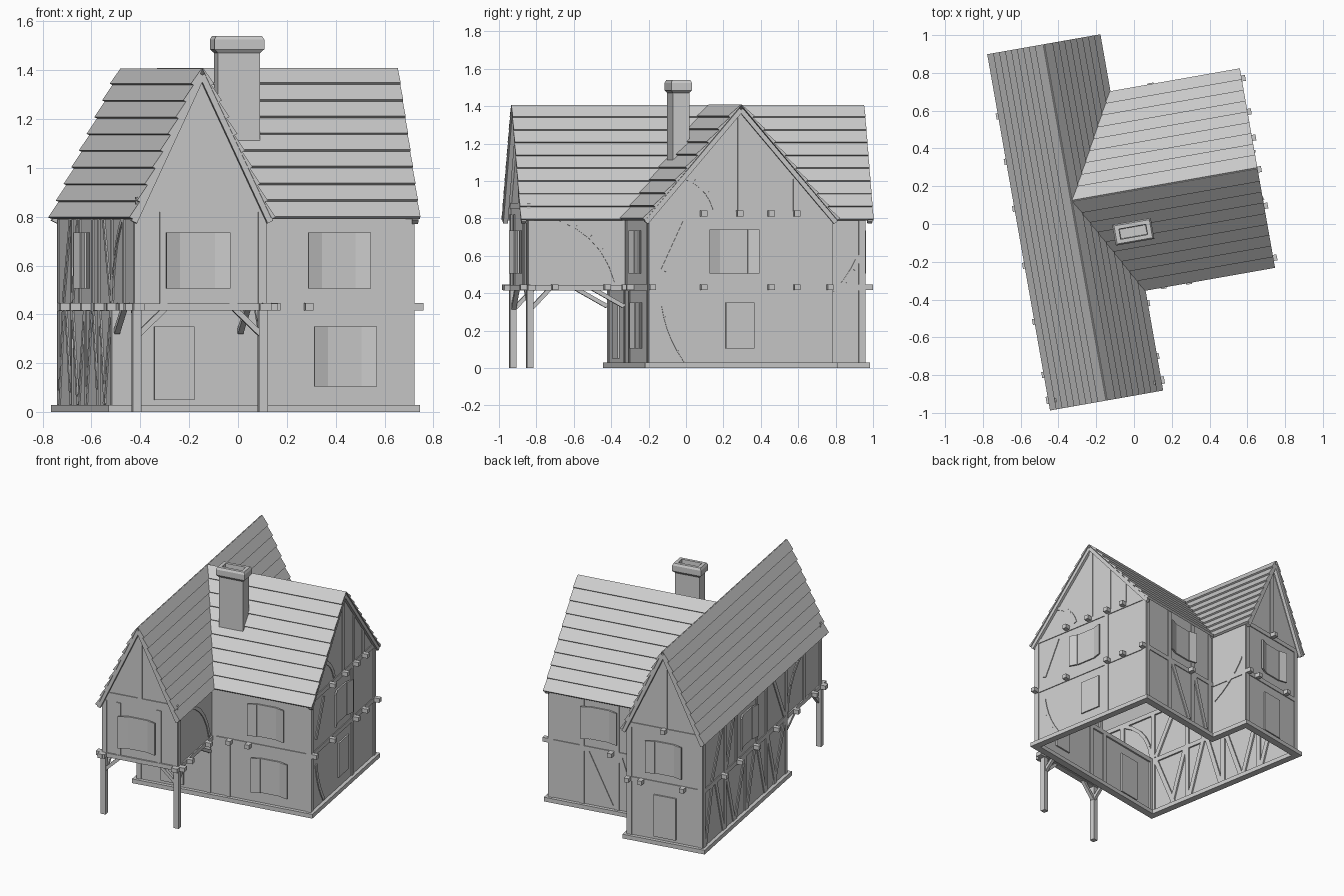
import bpy, bmesh
from math import radians
from mathutils import Vector, Matrix

if "Cube" in bpy.data.objects:
    bpy.data.objects.remove(bpy.data.objects["Cube"])

R = Matrix.Rotation(radians(10), 4, 'Z')      # whole house is turned 10 degrees
XL, XR, XE = -0.575, -0.035, 0.67             # long wing sides, cross wing end
YJ, YF, YB, YE = -0.85, -0.32, 0.675, 0.975   # jetty, front, cross back, long back
XC, YC = -0.305, 0.178                        # ridge lines
ZF, ZW = 0.43, 0.82                           # upper floor, wall top


def build(name, verts, faces):
    bm = bmesh.new()
    vs = [bm.verts.new(v) for v in verts]
    for f in faces:
        bm.faces.new([vs[i] for i in f])
    bmesh.ops.recalc_face_normals(bm, faces=bm.faces)
    me = bpy.data.meshes.new(name)
    bm.to_mesh(me)
    bm.free()
    ob = bpy.data.objects.new(name, me)
    ob.matrix_world = R
    bpy.context.collection.objects.link(ob)
    return ob


HEX = [(0, 1, 2, 3), (4, 5, 6, 7), (0, 1, 5, 4), (1, 2, 6, 5), (2, 3, 7, 6), (3, 0, 4, 7)]


def hexes(name, groups):
    """Several eight-cornered blocks in one object."""
    verts, faces = [], []
    for g in groups:
        n = len(verts)
        verts += g
        faces += [[n + i for i in f] for f in HEX]
    return build(name, verts, faces)


def box(a, b):
    (x0, y0, z0), (x1, y1, z1) = a, b
    return [(x, y, z) for z in (z0, z1) for x, y in ((x0, y0), (x1, y0), (x1, y1), (x0, y1))]


# wall frames: u along the wall, d outward, z up
def front_long(u, d, z): return (u, YJ - d, z)
def front(u, d, z): return (u, YF - d, z)
def left(u, d, z): return (XL - d, u, z)
def right_long(u, d, z): return (XR + d, u, z)
def right(u, d, z): return (XE + d, u, z)
def back_long(u, d, z): return (u, YE + d, z)
def back(u, d, z): return (u, YB + d, z)


def beam(F, u0, z0, u1, z1, w=0.032, d0=-0.012, d1=0.006):
    s = Vector((u1 - u0, z1 - z0)).normalized() * w / 2
    c = [(u0 - s.y, z0 + s.x), (u1 - s.y, z1 + s.x), (u1 + s.y, z1 - s.x), (u0 + s.y, z0 - s.x)]
    return [F(u, d, z) for d in (d0, d1) for u, z in c]


def timbers(name, F, segs):
    hexes(name, [beam(F, *s) for s in segs])


def arc(u0, z0, u1, z1, bulge=0.06, n=5):
    a, b = Vector((u0, z0)), Vector((u1, z1))
    perp = Vector((-(b - a).y, (b - a).x)).normalized()
    p = [a.lerp(b, i / n) + perp * bulge * 4 * (i / n) * (1 - i / n) for i in range(n + 1)]
    return [(*p[i], *p[i + 1], 0.025) for i in range(n)]


def opening(name, F, u, z0, z1, w, shutters=True):
    h = w / 2
    blocks = [[F(a, d, z) for d in (-0.01, 0.01) for a, z in
               ((u - h, z0), (u + h, z0), (u + h, z1), (u - h, z1))]]
    if shutters:
        for s in (-1, 1):
            a, b = u + s * h, u + s * (h + 0.06)
            blocks.append([F(p, d, z) for z in (z0, z1) for p, d in
                           ((a, 0.0), (b, 0.022), (b, 0.032), (a, 0.014))])
    hexes(name, blocks)


def ends(name, F, us, z=ZF):
    hexes(name, [[F(u + a, d, z + b) for d in (-0.01, 0.045) for a, b in
                  ((-.016, -.014), (.016, -.014), (.016, .016), (-.016, .016))] for u in us])


# wall shells
def walls(name, F, pts):
    build(name, [F(u, 0, z) for u, z in pts], [range(len(pts))])


walls("jetty_gable_wall", front_long, [(XL, ZF), (XR, ZF), (XR, ZW), (XC, 1.385), (XL, ZW)])
walls("back_gable_wall", back_long, [(XL, 0), (XR, 0), (XR, ZW), (XC, 1.385), (XL, ZW)])
walls("left_wall", left, [(YF, 0), (YE, 0), (YE, ZW), (YJ, ZW), (YJ, ZF), (YF, ZF)])
walls("jetty_side_wall", right_long, [(YJ, ZF), (YF, ZF), (YF, ZW), (YJ, ZW)])
walls("back_side_wall", right_long, [(YB, 0), (YE, 0), (YE, ZW), (YB, ZW)])
walls("front_wall", front, [(XL, 0), (XE, 0), (XE, ZW), (XR, ZW), (XR, ZF), (XL, ZF)])
walls("right_gable_wall", right, [(YF, 0), (YB, 0), (YB, ZW), (YC, 1.385), (YF, ZW)])
walls("cross_back_wall", back, [(XR, 0), (XE, 0), (XE, ZW), (XR, ZW)])
hexes("jetty_floor", [box((XL, YJ, 0.42), (XR, YF, 0.445))])

# plinth ring
foot = [(XL, YF), (XE, YF), (XE, YB), (XR, YB), (XR, YE), (XL, YE)]
hexes("plinth", [box((min(a[0], b[0]) - .025, min(a[1], b[1]) - .025, 0),
                     (max(a[0], b[0]) + .025, max(a[1], b[1]) + .025, 0.03))
                 for a, b in zip(foot, foot[1:] + foot[:1])])


# shingled roof slopes, nine overlapping courses each
def slope(name, e0, e1, r0, r1, rows=9):
    e0, e1, r0, r1 = map(Vector, (e0, e1, r0, r1))
    n = (e1 - e0).cross(r0 - e0).normalized()
    n = n if n.z > 0 else -n
    groups = []
    for i in range(rows):
        t0, t1 = i / rows, min(1, (i + 1.15) / rows)
        q = [e0.lerp(r0, t0), e1.lerp(r1, t0), e1.lerp(r1, t1), e0.lerp(r0, t1)]
        groups.append(q + [p + n * k for p, k in zip(q, (.018, .018, .004, .004))])
    hexes(name, groups)


ZE, ZR = 0.79, 1.405
for s, nm in ((-1, "left"), (1, "right")):
    x = XC + s * 0.288
    slope("long_roof_" + nm, (x, -.895, ZE), (x, 1.02, ZE), (XC, -.895, ZR), (XC, 1.02, ZR))
    y = YC + s * 0.5225
    slope("cross_roof_" + nm, (-.02, y, ZE), (.695, y, ZE), (XC, YC, ZR), (.695, YC, ZR))

# barge boards under the roof ends
for nm, F, c, h, d in (("jetty", front_long, XC, .283, .04), ("back", back_long, XC, .283, .04),
                       ("right", right, YC, .515, .02)):
    hexes(nm + "_barge_boards", [beam(F, c + s * h, ZE - .012, c, ZR - .025, .025, d - .025, d)
                                 for s in (-1, 1)])

# chimney: stacked rectangular rings, hollow at the top
rings = [(.175, .09, 1.0), (.175, .09, 1.47), (.207, .112, 1.485), (.207, .112, 1.525),
         (.19, .097, 1.54), (.145, .055, 1.54), (.14, .05, 1.50)]
cv = [(-.011 + sx * a / 2, -.04 + sy * b / 2, z) for a, b, z in rings
      for sx, sy in ((-1, -1), (1, -1), (1, 1), (-1, 1))]
cf = [(4 * r + i, 4 * r + (i + 1) % 4, 4 * r + 4 + (i + 1) % 4, 4 * r + 4 + i)
      for r in range(len(rings) - 1) for i in range(4)]
m = 4 * len(rings)
build("chimney", cv, cf + [(0, 1, 2, 3), (m - 4, m - 3, m - 2, m - 1)])

# jetty posts, beams and knee braces
hexes("jetty_posts", [box((x - .018, -.858, 0), (x + .018, -.822, ZF)) for x in (-.57, -.045)])
timbers("jetty_front_beam", front_long, [(-.62, ZF, .015, ZF, .03, -.03, .01)])
for F, nm, d in ((left, "left", .008), (right_long, "right", .008)):
    timbers("jetty_beam_" + nm, F, [(-.89, ZF, YF, ZF, .03, -.03, d)])
    timbers("knee_braces_" + nm, F, [(-.83, .32, -.73, .425, .022, -.025, -.002),
                                     (-.33, .33, -.50, .425, .022, -.025, -.002)])
timbers("knee_braces_front", front_long, [(-.56, .32, -.45, .425, .022, -.025, .0),
                                          (-.055, .32, -.165, .425, .022, -.025, .0)])

# timber framing
timbers("jetty_gable_timbers", front_long,
        [(x, ZF, x, ZW) for x in (-.56, -.46, -.17, -.05)] +
        [(XL, .865, XR, .865), (XC, .87, XC, 1.37)])
timbers("back_gable_timbers", back_long,
        [(x, 0, x, ZW) for x in (-.56, -.05)] + [(XL, ZF, XR, ZF), (XL, ZW, XR, ZW), (XC, ZW, XC, 1.37)])
low = [(y, .03, y, ZF) for y in (-.305, .0, .32, .64, .96)]
high = [(y, ZF, y, ZW) for y in (-.835, -.58, -.305, .0, .15, .46, .64, .96)]
diag = [(-.28, .42, -.12, .03), (-.02, .42, -.14, .03), (.02, .03, .14, .42), (.3, .03, .18, .42),
        (.34, .42, .48, .03), (.62, .42, .5, .03), (.66, .03, .78, .42), (.94, .03, .84, .42),
        (-.28, .45, -.1, .8), (.62, .45, .5, .8), (.67, .8, .84, .45)]
timbers("left_wall_timbers", left, low + high + diag +
        [(YF, ZF, YE, ZF), (YJ, .805, YE, .805)] + arc(-.57, .8, -.32, .46))
timbers("jetty_side_timbers", right_long,
        [(-.835, ZF, -.835, ZW)] + arc(-.68, .8, -.37, .46))
timbers("back_side_timbers", right_long,
        [(.96, 0, .96, ZW), (YB, ZF, YE, ZF)] + arc(.69, .3, .95, .6, -.03))
timbers("front_timbers", front, [(x, .03, x, ZF) for x in (-.56, -.06, .08, .655)] +
        [(-.02, ZF, -.02, ZW), (.655, ZF, .655, ZW), (XL, ZF, XE, ZF)])
timbers("right_gable_timbers", right,
        [(y, 0, y, ZW) for y in (-.305, .32, .66)] + [(YF, ZF, YB, ZF), (YF, ZW, YB, ZW)] +
        [(YC, ZW, YC, 1.36), (.34, ZW, .34, 1.17), (.48, ZW, .48, 1.01), (-.24, .52, -.12, .78)] +
        arc(-.24, .34, -.12, .04, -.02) + arc(-.12, 1.02, .04, .85, .03))
timbers("cross_back_timbers", back, [(x, 0, x, ZW) for x in (.0, .18, .43, .655)] +
        [(XR, ZF, XE, ZF), (.4, .42, .22, .05), (.04, .05, .16, .42)])

# windows and doors
opening("jetty_window", front_long, -.32, .505, .735, .145)
opening("front_upper_window", front, .36, .505, .735, .14)
opening("front_lower_window", front, .385, .105, .35, .14)
opening("front_door", front, -.322, .05, .35, .165, False)
opening("right_upper_window", right, .14, .505, .74, .15)
opening("right_lower_window", right, .175, .105, .35, .155, False)
opening("left_window", left, .31, .505, .735, .14)
opening("back_upper_window", back_long, XC, .505, .735, .14)
opening("back_door", back_long, XC, .05, .35, .16, False)
opening("cross_back_window", back, .3, .505, .735, .14)

# protruding joist ends
ends("left_joist_ends", left, [.686, .443, .19, -.116, -.418, -.703])
ends("right_joist_ends", right, [-.305, -.026, .34, .48, .66])
ends("right_tie_ends", right, [-.026, .17, .34, .48], .825)
ends("jetty_side_joist_ends", right_long, [-.71, -.426])
ends("jetty_front_joist_ends", front_long, [XL, XR])
ends("front_joist_ends", front, [.096, .233])
ends("cross_back_joist_ends", back, [.215])
ends("back_joist_ends", back_long, [-.44, -.14, -.045])
ends("back_tie_end", back_long, [XC], .825)
